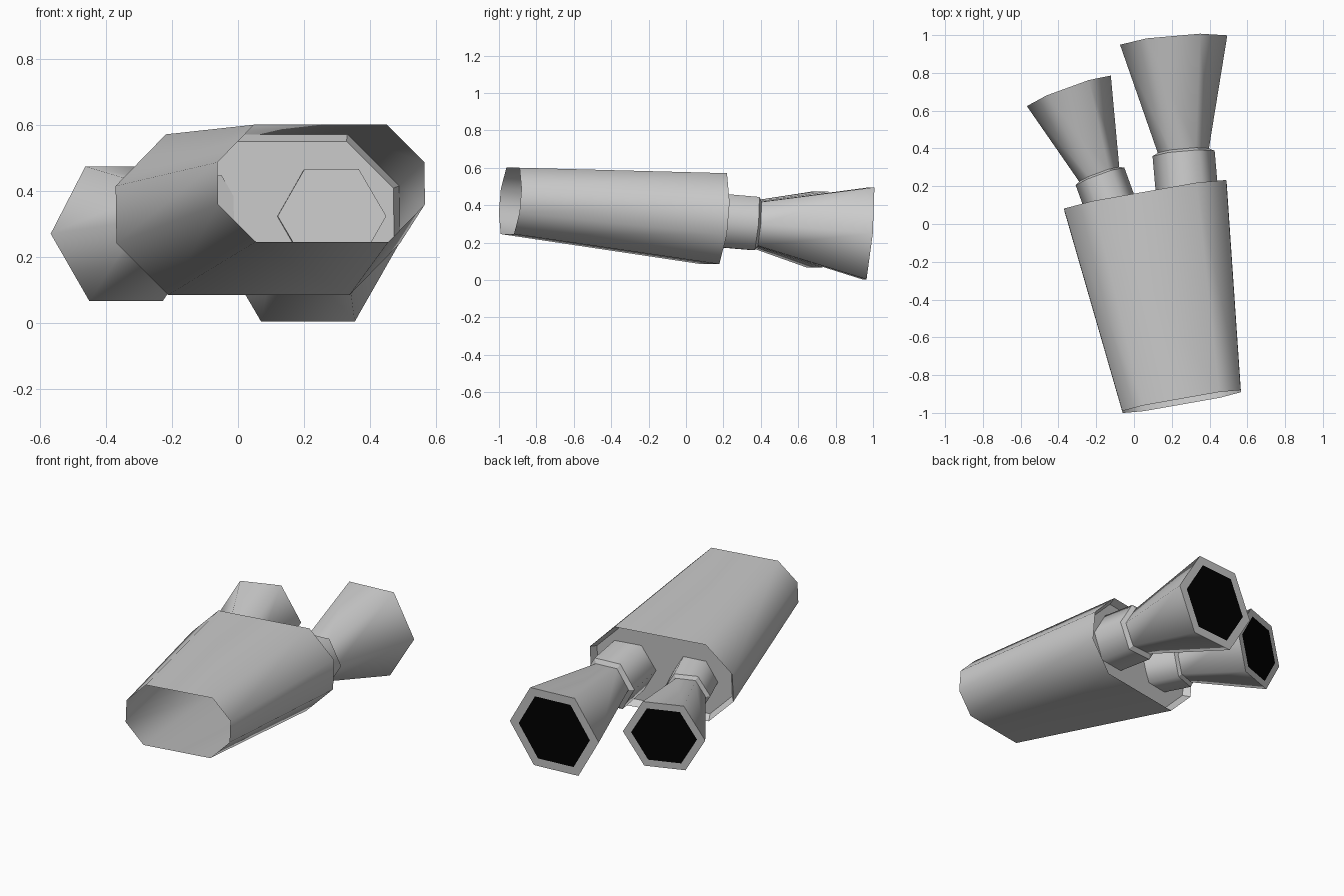
import bpy, bmesh, math
from mathutils import Matrix

if "Cube" in bpy.data.objects:
    bpy.data.objects.remove(bpy.data.objects["Cube"])


def material(name, v):
    m = bpy.data.materials.new(name)
    m.diffuse_color = (v, v, v, 1)
    m.use_nodes = True
    m.node_tree.nodes["Principled BSDF"].inputs["Base Color"].default_value = m.diffuse_color
    return m


GREY = material("hull grey", 0.6)
BLACK = material("exhaust black", 0.0)


def octagon(w, h, c):
    return [(w, c - h), (w, h - c), (w - c, h), (c - w, h),
            (-w, h - c), (-w, c - h), (c - w, -h), (w - c, -h)]


def hexagon(r):
    return [(r * math.cos(math.radians(60 * i)), r * math.sin(math.radians(60 * i)))
            for i in range(6)]


def loft(name, rings, centre, yaw, pitch, cap_start=True, cap_mat=0, flat=()):
    """Skin (y, profile) rings along local +Y; shade sides smooth, ring edges sharp."""
    bm = bmesh.new()
    loops = [[bm.verts.new((x, y, z)) for x, z in prof] for y, prof in rings]
    n = len(loops[0])
    for k, (a, b) in enumerate(zip(loops, loops[1:])):
        for i in range(n):
            j = (i + 1) % n
            f = bm.faces.new((a[i], b[i], b[j], a[j]))
            f.smooth = k not in flat
    if cap_start:
        bm.faces.new(loops[0])
    bm.faces.new(loops[-1][::-1]).material_index = cap_mat
    for ring in loops:
        for i in range(n):
            e = bm.edges.get((ring[i], ring[(i + 1) % n]))
            if e:
                e.smooth = False
    me = bpy.data.meshes.new(name)
    bm.to_mesh(me)
    bm.free()
    me.materials.append(GREY)
    me.materials.append(BLACK)
    ob = bpy.data.objects.new(name, me)
    bpy.context.collection.objects.link(ob)
    ob.matrix_world = (Matrix.Translation(centre)
                       @ Matrix.Rotation(math.radians(yaw), 4, 'Z')
                       @ Matrix.Rotation(math.radians(-pitch), 4, 'X'))
    return ob


# Tapered hull, open at the front, with a recessed plate at the back
loft("hull", [(-1.111, octagon(0.318, 0.178, 0.114)),
              (0, octagon(0.436, 0.244, 0.157)),
              (-0.04, octagon(0.411, 0.219, 0.142))],
     (0.06, 0.15, 0.328), 10, 4.9, cap_start=False, flat=(1,))


# Engines: hexagonal neck, stepped collar, flared bell, rim and black mouth
def engine(name, centre, yaw, rad, length):
    loft(name, [(-0.86 * length, hexagon(0.165 * rad)),
                (-0.605 * length, hexagon(0.165 * rad)),
                (-0.59 * length, hexagon(0.136 * rad)),
                (0, hexagon(0.285 * rad)),
                (0, hexagon(0.228 * rad))],
         centre, yaw, 4.9, cap_mat=1, flat=(1, 3))


engine("right_engine", (0.21, 0.974, 0.25), 5, 1.0, 1.0)
engine("left_engine", (-0.345, 0.705, 0.27), 20, 0.83, 0.8)
